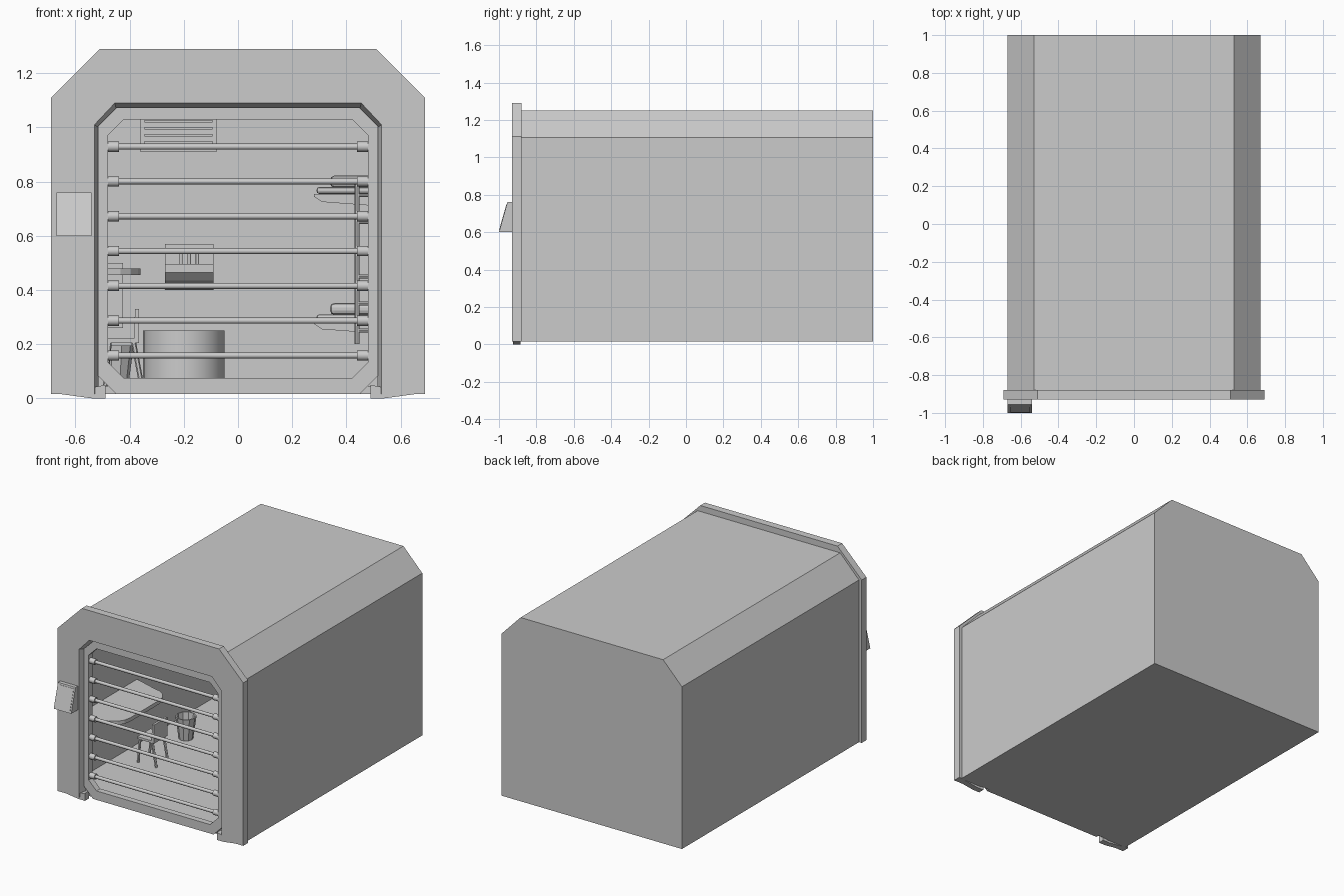
import bpy, bmesh, math
from mathutils import Vector, Matrix

if "Cube" in bpy.data.objects:
    bpy.data.objects.remove(bpy.data.objects["Cube"])


def finish(name, bm, smooth=False):
    bmesh.ops.recalc_face_normals(bm, faces=bm.faces)
    me = bpy.data.meshes.new(name)
    bm.to_mesh(me)
    bm.free()
    ob = bpy.data.objects.new(name, me)
    bpy.context.collection.objects.link(ob)
    if smooth:
        bpy.context.view_layer.objects.active = ob
        ob.select_set(True)
        bpy.ops.object.shade_smooth_by_angle(angle=math.radians(35))
        ob.select_set(False)
    return ob


def loft(name, loops, caps=True, cyclic=False, smooth=False):
    """Skin a chain of equal-length point loops."""
    bm = bmesh.new()
    rows = [[bm.verts.new(p) for p in loop] for loop in loops]
    n = len(rows[0])
    pairs = list(zip(rows, rows[1:])) + ([(rows[-1], rows[0])] if cyclic else [])
    for a, b in pairs:
        for i in range(n):
            j = (i + 1) % n
            bm.faces.new((a[i], a[j], b[j], b[i]))
    if caps and not cyclic:
        bm.faces.new(rows[0])
        bm.faces.new(rows[-1])
    return finish(name, bm, smooth)


def at_y(pts, y):
    return [(x, y, z) for x, z in pts]


def prism(name, pts, axis, lo, hi, smooth=False):
    put = {'x': lambda p, v: (v, p[0], p[1]),
           'y': lambda p, v: (p[0], v, p[1]),
           'z': lambda p, v: (p[0], p[1], v)}[axis]
    return loft(name, [[put(p, v) for p in pts] for v in (lo, hi)], smooth=smooth)


def box(name, x0, x1, y0, y1, z0, z1, bevel=0.0):
    bm = bmesh.new()
    bmesh.ops.create_cube(bm, size=1, matrix=Matrix.Translation(
        ((x0 + x1) / 2, (y0 + y1) / 2, (z0 + z1) / 2)) @
        Matrix.Diagonal((x1 - x0, y1 - y0, z1 - z0, 1)))
    ob = finish(name, bm)
    if bevel:
        m = ob.modifiers.new("bevel", 'BEVEL')
        m.width, m.segments = bevel, 2
    return ob


def rod(name, a, b, r0, r1=None, n=12):
    a, b = Vector(a), Vector(b)
    bm = bmesh.new()
    rot = (b - a).to_track_quat('Z', 'Y').to_matrix().to_4x4()
    bmesh.ops.create_cone(bm, cap_ends=True, segments=n, radius1=r0,
                          radius2=r0 if r1 is None else r1, depth=(b - a).length,
                          matrix=Matrix.Translation((a + b) / 2) @ rot)
    return finish(name, bm, True)


def arch(w, zs, wt, zt, z0):
    return [(-w, z0), (-w, zs), (-wt, zt), (wt, zt), (w, zs), (w, z0)]


def octo(w, z0, z1, c):
    return [(-w, z0 + c), (-w, z1 - c), (-w + c, z1), (w - c, z1),
            (w, z1 - c), (w, z0 + c), (w - c, z0), (-w + c, z0)]


# Hollow room shell with open front
outer = arch(0.67, 1.105, 0.53, 1.25, 0.015)
inner = arch(0.645, 1.095, 0.52, 1.225, 0.045)
loft("room_shell", [at_y(inner, 0.97), at_y(inner, -0.88),
                    at_y(outer, -0.88), at_y(outer, 1.0)])

# Door frame with a bevelled opening
rim = arch(0.69, 1.11, 0.51, 1.29, 0.015)
hole_front = arch(0.53, 1.01, 0.455, 1.09, 0.015)[::-1]
hole_back = arch(0.515, 1.0, 0.45, 1.07, 0.015)[::-1]
loft("front_frame", [at_y(rim + hole_front, -0.93), at_y(rim + hole_back, -0.88)])

# Inner barred gate ring
ring_out = octo(0.516, 0.015, 1.073, 0.068)
ring_in = octo(0.48, 0.075, 1.03, 0.058)
loft("gate_ring", [at_y(ring_out, -0.90), at_y(ring_out, -0.86),
                   at_y(ring_in, -0.86), at_y(ring_in, -0.90)], cyclic=True)

# Horizontal bars with collars
for i in range(7):
    z = 0.158 + i * 0.1285
    rod(f"gate_bar_{i}", (-0.48, -0.88, z), (0.48, -0.88, z), 0.011)
    for s in (-1, 1):
        rod(f"bar_collar_{i}_{s}", (s * 0.44, -0.88, z), (s * 0.485, -0.88, z), 0.019)

# Wedge feet under the frame
for s in (-1, 1):
    pts = [(s * 0.49, 0.0), (s * 0.54, 0.0), (s * 0.65, 0.015), (s * 0.49, 0.05)]
    prism(f"frame_foot_{s}", pts, 'y', -0.925, -0.885)

# Sloped control panel
prism("control_panel", [(-0.93, 0.6), (-1.0, 0.6), (-0.955, 0.76), (-0.93, 0.76)],
      'x', -0.67, -0.54)
prism("panel_screen", [(-0.97, 0.612), (-0.999, 0.612), (-0.960, 0.75), (-0.94, 0.75)],
      'x', -0.655, -0.55)

# Ventilation grille on the back wall
box("vent_plate", -0.36, -0.08, 0.955, 0.98, 0.91, 1.10)
for i in range(6):
    z = 0.94 + i * 0.026
    box(f"vent_slat_{i}", -0.345, -0.095, 0.945, 0.96, z, z + 0.01)

# Wash basin on the back wall
box("basin_back", -0.27, -0.09, 0.955, 0.98, 0.40, 0.57)
prism("basin_bowl", [(0.96, 0.40), (0.86, 0.435), (0.83, 0.465), (0.83, 0.495),
                     (0.96, 0.495)], 'x', -0.27, -0.09)
for x in (-0.21, -0.18, -0.15):
    rod(f"basin_tap_{x}", (x, 0.93, 0.49), (x, 0.93, 0.55), 0.006)

# Toilet and its curved privacy screen
rod("toilet_bowl", (-0.2, 0.85, 0.045), (-0.2, 0.85, 0.2), 0.05, 0.075, 16)
arc = [math.radians(180 + 180 * i / 12) for i in range(13)]
curve = [(-0.2 + r * math.cos(t), 0.72 + r * math.sin(t))
         for r, seq in ((0.15, arc), (0.138, arc[::-1])) for t in seq]
prism("privacy_screen", curve, 'z', 0.045, 0.25, smooth=True)

# Desk fixed to the left wall, with rounded outer corners
corner = [(-0.645, -0.75)]
for cy, a0 in ((-0.63, -90), (-0.32, 0)):
    for i in range(5):
        t = math.radians(a0 + 22.5 * i)
        corner.append((-0.48 + 0.12 * math.cos(t), cy + 0.12 * math.sin(t)))
corner.append((-0.645, -0.15))
prism("desk_top", corner, 'z', 0.455, 0.48)
box("wall_locker", -0.645, -0.425, 0.95, 0.98, 0.26, 0.50)

# Chair facing the desk
box("chair_seat", -0.49, -0.37, -0.37, -0.23, 0.205, 0.22)
prism("chair_back", [(-0.385, 0.205), (-0.365, 0.205), (-0.365, 0.33), (-0.38, 0.33)],
      'y', -0.37, -0.23)
for x, dx in ((-0.475, -0.015), (-0.385, 0.03)):
    for y in (-0.36, -0.24):
        rod(f"chair_leg_{x}_{y}", (x + dx, y, 0.045), (x, y, 0.205), 0.009, n=6)

# Tapered waste bin
rings = [[(-0.45 + r * math.cos(i * math.tau / 10), 0.09 + r * math.sin(i * math.tau / 10), z)
          for i in range(10)] for r, z in ((0.045, 0.045), (0.065, 0.195),
                                           (0.057, 0.195), (0.04, 0.06))]
loft("waste_bin", rings)

# Bunk beds on the right wall
for name, z in (("lower", 0.23), ("upper", 0.70)):
    prism(f"{name}_bunk_base", [(0.645, z), (0.31, z + 0.025), (0.28, z + 0.045),
                                (0.28, z + 0.055), (0.645, z + 0.055)], 'y', 0.0, 0.97)
    box(f"{name}_mattress", 0.29, 0.64, 0.01, 0.96, z + 0.055, z + 0.08, 0.01)
    box(f"{name}_pillow", 0.34, 0.60, 0.76, 0.93, z + 0.078, z + 0.122, 0.016)

# Bunk ladder
for x in (0.44, 0.58):
    rod(f"ladder_rail_{x}", (x, -0.03, 0.2), (x, -0.03, 0.81), 0.009, n=8)
for i in range(6):
    z = 0.25 + i * 0.1
    rod(f"ladder_rung_{i}", (0.44, -0.03, z), (0.58, -0.03, z), 0.007, n=8)
